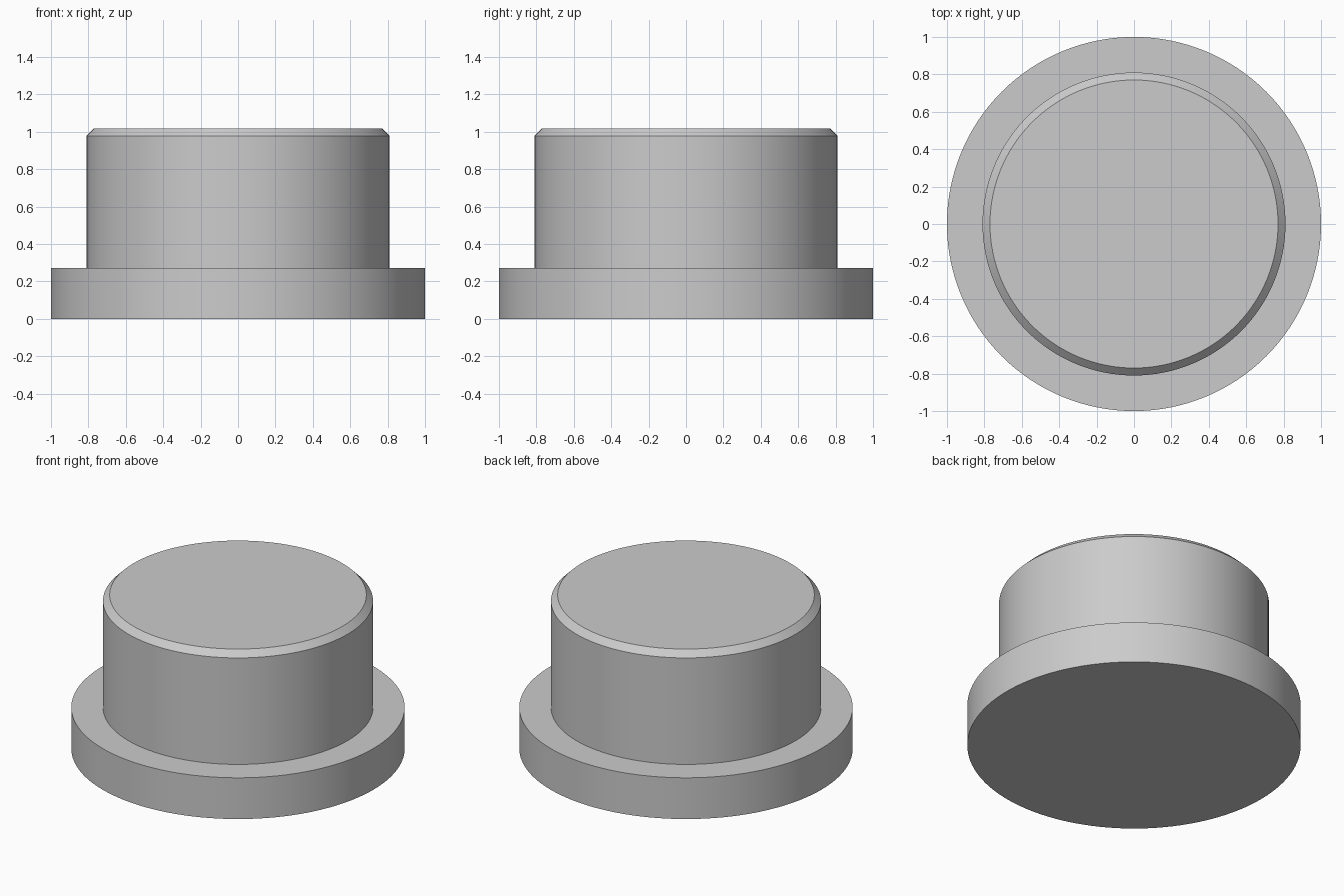
import bpy, bmesh, math
from mathutils import Matrix

if "Cube" in bpy.data.objects:
    bpy.data.objects.remove(bpy.data.objects["Cube"])

SEGMENTS = 128

grey = bpy.data.materials.new("plain grey")
grey.diffuse_color = (0.6, 0.6, 0.6, 1.0)
grey.use_nodes = True
grey.node_tree.nodes["Principled BSDF"].inputs["Base Color"].default_value = grey.diffuse_color

# Stepped half profile (radius, height): wide flange, plug body, chamfered top
profile = [(1.0, 0.0), (1.0, 0.273), (0.81, 0.273), (0.81, 0.978), (0.77, 1.018)]

bm = bmesh.new()
rings = []
for r, z in profile:
    ring = bmesh.ops.create_circle(bm, segments=SEGMENTS, radius=r,
                                   matrix=Matrix.Translation((0, 0, z)))
    rings.append(ring["verts"])

# Walls, steps and chamfer between neighbouring rings
for low, high in zip(rings, rings[1:]):
    for i in range(SEGMENTS):
        j = (i + 1) % SEGMENTS
        bm.faces.new((low[i], low[j], high[j], high[i]))

# Flat bottom and top
bm.faces.new(rings[0])
bm.faces.new(rings[-1])
bmesh.ops.recalc_face_normals(bm, faces=bm.faces)

mesh = bpy.data.meshes.new("flanged_plug")
bm.to_mesh(mesh)
bm.free()
mesh.materials.append(grey)
plug = bpy.data.objects.new("flanged_plug", mesh)
bpy.context.collection.objects.link(plug)

# Smooth round walls with sharp rims
bpy.context.view_layer.objects.active = plug
plug.select_set(True)
bpy.ops.object.shade_smooth_by_angle(angle=math.radians(30))
